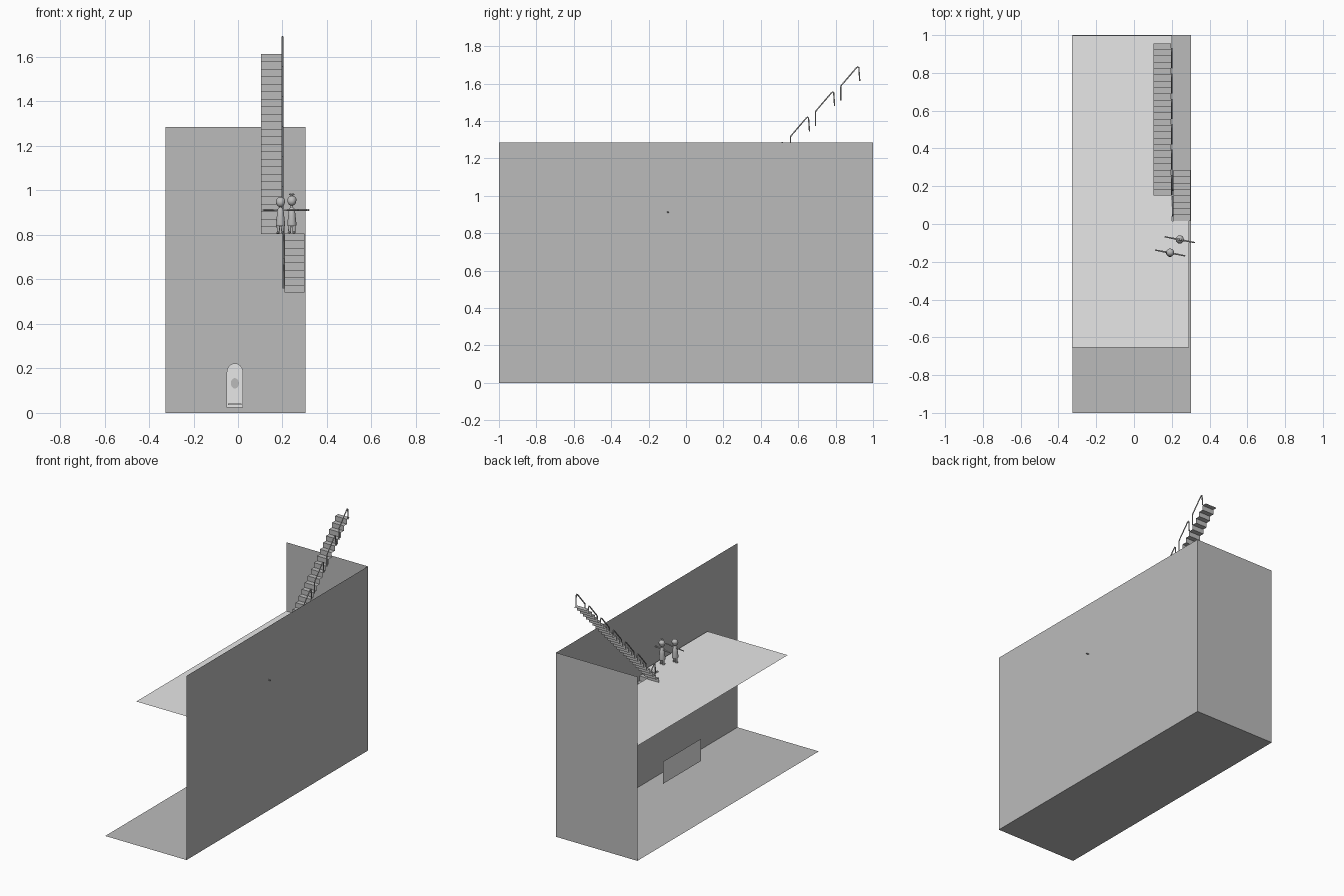
import bpy, bmesh, math
from mathutils import Vector, Matrix

if "Cube" in bpy.data.objects:
    bpy.data.objects.remove(bpy.data.objects["Cube"])


def material(name, v):
    m = bpy.data.materials.new(name)
    m.diffuse_color = (v, v, v, 1)
    m.use_nodes = True
    m.node_tree.nodes["Principled BSDF"].inputs["Base Color"].default_value = m.diffuse_color
    return m


GREY = material("mid_grey", 0.5)
LIGHT = material("light_grey", 0.8)
FLOOR_Z = 0.805
X0, X1, H = -0.325, 0.303, 1.285


def mesh_object(name, verts, faces, mat):
    me = bpy.data.meshes.new(name)
    me.from_pydata([tuple(v) for v in verts], [], faces)
    me.materials.append(mat)
    ob = bpy.data.objects.new(name, me)
    bpy.context.collection.objects.link(ob)
    return ob


def sheet(name, pts, mat):
    return mesh_object(name, pts, [list(range(len(pts)))], mat)


def extrude_y(name, outline, y0, y1, mat):
    """Closed x-z outline made solid between two y values."""
    n = len(outline)
    verts = [(x, y, z) for y in (y0, y1) for x, z in outline]
    faces = [list(range(n)), list(range(2 * n - 1, n - 1, -1))]
    faces += [[i, i + n, (i + 1) % n + n, (i + 1) % n] for i in range(n)]
    return mesh_object(name, verts, faces, mat)


def tube(name, paths, radius, mat):
    cu = bpy.data.curves.new(name, 'CURVE')
    cu.dimensions = '3D'
    cu.bevel_depth = radius
    cu.bevel_resolution = 1
    cu.use_fill_caps = True
    for path in paths:
        sp = cu.splines.new('POLY')
        sp.points.add(len(path) - 1)
        for p, co in zip(sp.points, path):
            p.co = (*co, 1)
    cu.materials.append(mat)
    ob = bpy.data.objects.new(name, cu)
    bpy.context.collection.objects.link(ob)
    return ob


# room shell: floor, right wall, back wall
sheet("lower_floor", [(X0, -1, 0), (X1, -1, 0), (X1, 1, 0), (X0, 1, 0)], GREY)
sheet("right_wall", [(X1, -1, 0), (X1, 1, 0), (X1, 1, H), (X1, -1, H)], GREY)
sheet("back_wall", [(X0, 1, 0), (X1, 1, 0), (X1, 1, H), (X0, 1, H)], GREY)

# upper floor with the stairwell cut out of its back right corner
sheet("upper_floor", [(x, y, FLOOR_Z) for x, y in (
    (-0.328, -0.653), (0.292, -0.653), (0.292, 0.015),
    (0.2, 0.015), (0.2, 0.999), (-0.328, 0.999))], LIGHT)

# hanging panel on the lower level
sheet("wall_panel", [(0.08, -0.28, 0.1), (0.08, 0.14, 0.1),
                     (0.08, 0.14, 0.255), (0.08, -0.28, 0.255)], LIGHT)


# arched door with a round window and a sill
def arch(cx, half, z0, spring, rise, n=12):
    pts = [(cx - half, z0), (cx + half, z0)]
    for i in range(n + 1):
        a = math.pi * i / n
        pts.append((cx + half * math.cos(a), spring + rise * math.sin(a)))
    return pts


DX = -0.014
extrude_y("door_frame", arch(DX, 0.037, 0.025, 0.18, 0.043), 0.975, 0.995, LIGHT)
extrude_y("door_panel", arch(DX, 0.03, 0.04, 0.178, 0.035), 0.97, 0.98, LIGHT)
extrude_y("door_sill", [(DX - 0.03, 0.036), (DX + 0.03, 0.036),
                        (DX + 0.03, 0.043), (DX - 0.03, 0.043)], 0.96, 0.98, LIGHT)
for name, r, y in (("round_window", 0.018, 0.966), ("window_boss", 0.009, 0.962)):
    ring = [(DX + r * math.cos(math.tau * i / 20), 0.133 + 1.3 * r * math.sin(math.tau * i / 20))
            for i in range(20)]
    extrude_y(name, ring, y, 0.975, GREY)


# folded thin stair flights
def stairs(name, xa, xb, y, z, steps, run, rise):
    prof = [(y, z)]
    for _ in range(steps):
        z += rise
        prof.append((y, z))
        y += run
        prof.append((y, z))
    verts = [(x, py, pz) for py, pz in prof for x in (xa, xb)]
    faces = [[2 * i, 2 * i + 1, 2 * i + 3, 2 * i + 2] for i in range(len(prof) - 1)]
    return mesh_object(name, verts, faces, GREY)


STEP = 0.0336
stairs("upper_stairs", 0.104, 0.195, 0.15, FLOOR_Z, 24, STEP, 0.0337)
stairs("lower_stairs", 0.21, 0.3, 0.285, 0.54, 8, -STEP, 0.0333)


# hoop rails, one per four steps
def rails(name, x, y, z, count, d):
    paths = []
    for i in range(count):
        yy, zz = y + d * i * 4 * STEP, z + i * 4 * 0.0337
        prof = [(0, 0), (0, 0.073), (0.004, 0.082), (0.084, 0.175), (0.092, 0.181),
                (0.097, 0.176), (0.102, 0.105)]
        paths.append([(x, yy + d * a, zz + b) for a, b in prof])
    return tube(name, paths, 0.004, GREY)


rails("upper_rails", 0.2, 0.155, FLOOR_Z + 0.03, 6, 1)
rails("lower_rails", 0.205, 0.28, 0.56, 2, -1)


# standing figures with arms held out
def lathe(bm, prof, n=16):
    vs = [bm.verts.new((r, 0, z)) for r, z in prof]
    es = [bm.edges.new(p) for p in zip(vs, vs[1:])]
    bmesh.ops.spin(bm, geom=vs + es, cent=(0, 0, 0), axis=(0, 0, 1),
                   angle=math.tau, steps=n, use_merge=True)
    bmesh.ops.remove_doubles(bm, verts=bm.verts, dist=1e-5)


def ball(bm, c, s):
    m = Matrix.Translation(c) @ Matrix.Diagonal((*s, 1))
    bmesh.ops.create_uvsphere(bm, u_segments=16, v_segments=10, radius=1, matrix=m)


def rod(bm, a, b, r1, r2):
    a, b = Vector(a), Vector(b)
    rot = (b - a).to_track_quat('Z', 'Y').to_matrix().to_4x4()
    bmesh.ops.create_cone(bm, cap_ends=True, segments=10, radius1=r1, radius2=r2,
                          depth=(b - a).length, matrix=Matrix.Translation((a + b) / 2) @ rot)


def figure(name, x, y, head_z, bun):
    bm = bmesh.new()
    # body
    lathe(bm, [(0, 0.036), (0.02, 0.036), (0.021, 0.045), (0.017, 0.08),
               (0.014, 0.11), (0.007, 0.119), (0, 0.12)])
    # legs, feet, arms and hands
    for s in (-1, 1):
        rod(bm, (s * 0.01, 0, 0.004), (s * 0.01, 0, 0.045), 0.006, 0.008)
        ball(bm, (s * 0.011, -0.004, 0.005), (0.007, 0.011, 0.005))
        rod(bm, (s * 0.01, 0, 0.107), (s * 0.07, 0, 0.107), 0.005, 0.0035)
        ball(bm, (s * 0.075, 0, 0.107), (0.007, 0.004, 0.004))
    # neck, head and hair
    rod(bm, (0, 0, 0.112), (0, 0, head_z), 0.006, 0.006)
    ball(bm, (0, 0, head_z), (0.02, 0.02, 0.021))
    ball(bm, (0, 0.003, head_z + 0.006), (0.021, 0.02, 0.018))
    if bun:
        rod(bm, (0, 0, head_z + 0.019), (0, 0, head_z + 0.03), 0.004, 0.005)
        for s in (-1, 1):
            ball(bm, (s * 0.006, 0, head_z + 0.03), (0.007, 0.005, 0.004))
    bmesh.ops.recalc_face_normals(bm, faces=bm.faces)
    me = bpy.data.meshes.new(name)
    bm.to_mesh(me)
    bm.free()
    me.materials.append(GREY)
    ob = bpy.data.objects.new(name, me)
    bpy.context.collection.objects.link(ob)
    ob.location = (x, y, FLOOR_Z)
    ob.rotation_euler.z = math.radians(-11)
    bpy.ops.object.select_all(action='DESELECT')
    ob.select_set(True)
    bpy.context.view_layer.objects.active = ob
    bpy.ops.object.shade_smooth_by_angle(angle=math.radians(40))


figure("left_figure", 0.191, -0.153, 0.141, False)
figure("right_figure", 0.242, -0.083, 0.147, True)
